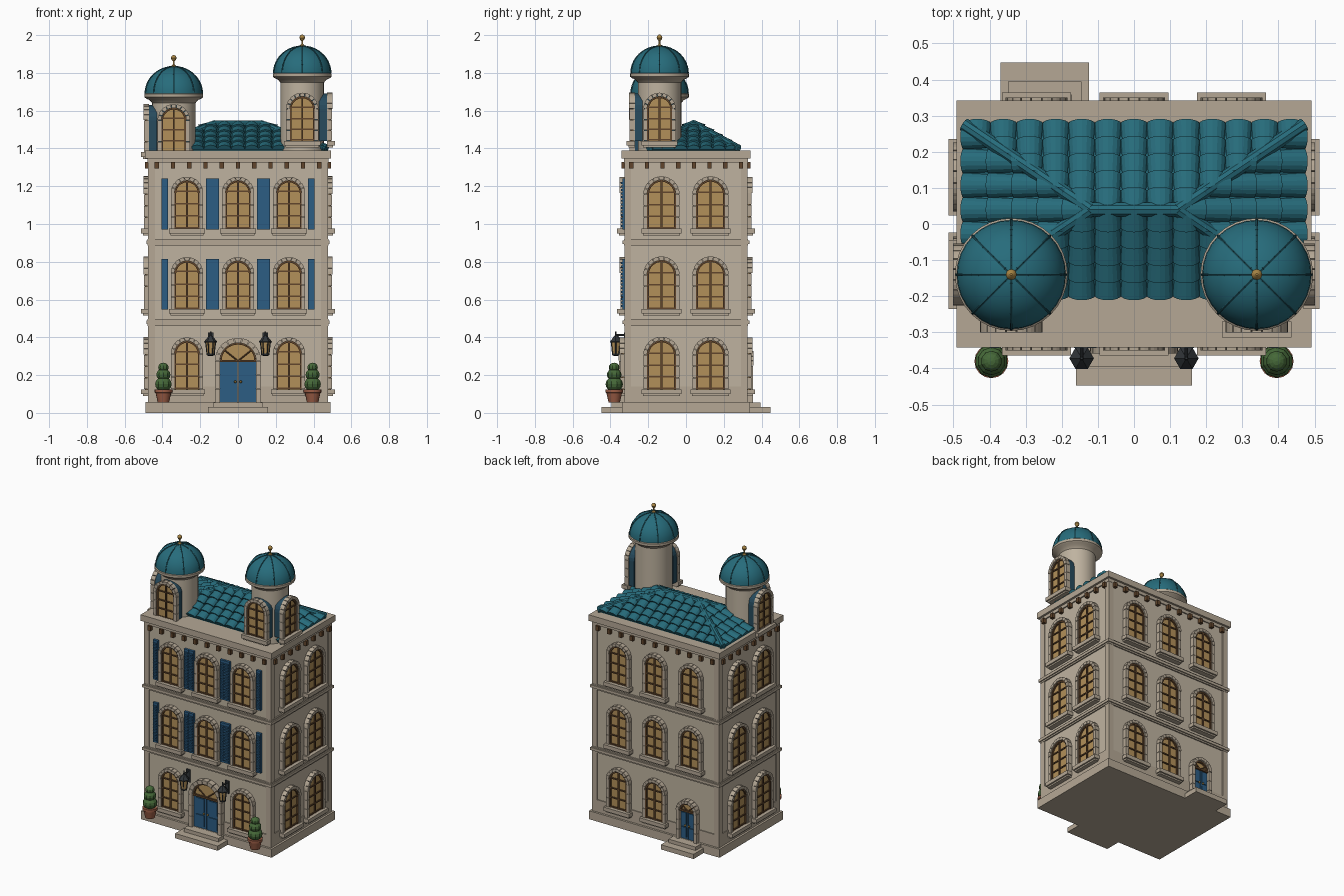
import bpy, bmesh
from math import pi, sin, cos, radians
from mathutils import Matrix, Vector

if "Cube" in bpy.data.objects:
    bpy.data.objects.remove(bpy.data.objects["Cube"])

COL = dict(wall=(.52, .45, .35), trim=(.46, .39, .30), glass=(.45, .28, .10), wood=(.12, .06, .025),
           teal=(.02, .15, .20), rib=(.015, .10, .13), blue=(.025, .11, .23), metal=(.03, .035, .04),
           gold=(.40, .24, .06), green=(.06, .14, .04), clay=(.33, .11, .06), dark=(.02, .07, .11))
parts, I = {}, Matrix()
T = Matrix.Translation


def rz(a):
    return Matrix.Rotation(a, 4, 'Z')


def get(name, col, smooth=False):
    if name not in parts:
        parts[name] = (bmesh.new(), col, smooth)
    return parts[name][0]


def box(p, x0, x1, y0, y1, z0, z1, M=I):
    m = M @ T(((x0 + x1) / 2, (y0 + y1) / 2, (z0 + z1) / 2)) @ Matrix.Diagonal((x1 - x0, y1 - y0, z1 - z0, 1))
    bmesh.ops.create_cube(get(*p), size=1, matrix=m)


def prism(p, pts, y0, y1, M=I):
    bm = get(*p)
    a = [bm.verts.new(M @ Vector((x, y0, z))) for x, z in pts]
    b = [bm.verts.new(M @ Vector((x, y1, z))) for x, z in pts]
    bm.faces.new(a)
    bm.faces.new(b[::-1])
    for i in range(len(pts)):
        j = (i + 1) % len(pts)
        bm.faces.new((a[i], a[j], b[j], b[i]))


def lathe(p, prof, M=I, n=32):
    bm = get(*p)
    rings = [[bm.verts.new(M @ Vector((r * cos(2 * pi * i / n), r * sin(2 * pi * i / n), z))) for i in range(n)]
             for r, z in prof]
    for a, b in zip(rings, rings[1:]):
        for i in range(n):
            bm.faces.new((a[i], a[(i + 1) % n], b[(i + 1) % n], b[i]))
    bm.faces.new(rings[0])
    bm.faces.new(rings[-1])


def rod(p, a, b, r, r2=None, n=10):
    a, b = Vector(a), Vector(b)
    m = T((a + b) / 2) @ (b - a).to_track_quat('Z', 'Y').to_matrix().to_4x4()
    bmesh.ops.create_cone(get(*p), cap_ends=True, segments=n, radius1=r, radius2=r if r2 is None else r2,
                          depth=(b - a).length, matrix=m)


def ball(p, c, r, sz=1, n=12):
    bmesh.ops.create_uvsphere(get(*p), u_segments=n, v_segments=8, radius=r,
                              matrix=T(c) @ Matrix.Diagonal((1, 1, sz, 1)))


def arc(r, zc, a0=0, a1=pi, n=12):
    return [(r * cos(a0 + (a1 - a0) * i / n), zc + r * sin(a0 + (a1 - a0) * i / n)) for i in range(n + 1)]


# Arched stone surround: jamb blocks and voussoirs
def surround(w, z0, zs, t, d, M):
    p = ('stone_surrounds', 'trim')
    h = (zs - z0) / 3
    for s in (-1, 1):
        for i in range(3):
            x = sorted((s * w, s * (w + t)))
            box(p, x[0], x[1], -d, 0, z0 + i * h + .001, z0 + (i + 1) * h - .001, M)
    for i in range(9):
        a, b = pi * i / 9 + .015, pi * (i + 1) / 9 - .015
        prism(p, arc(w, zs, a, b, 2) + arc(w + t, zs, b, a, 2), -d - .003, 0, M)


# Thin arched wooden frame
def arch_frame(w, zs, y0, y1, M, t=.009):
    for i in range(10):
        a, b = pi * i / 10, pi * (i + 1) / 10
        prism(('window_frames', 'wood'), arc(w - t, zs, a, b, 1) + arc(w, zs, b, a, 1), y0, y1, M)


# Window in a local frame facing -y, wall plane at y = 0, z = sill bottom
def window(M, w=.066, h=.30, back=.01, backing='trim'):
    F, t = ('window_frames', 'wood'), .02
    z0, zs = .025, h - t - w
    outline = lambda r: [(-r, z0), (r, z0)] + arc(r, zs)
    prism(('window_backing_' + backing, backing), outline(w + t - .004), -.008, back, M)
    prism(('window_glass', 'glass'), outline(w), -.014, .0, M)
    surround(w, z0, zs, t, .028, M)
    arch_frame(w, zs, -.023, -.01, M)
    for s in (-1, 1):
        box(F, s * (w - .0045) - .0045, s * (w - .0045) + .0045, -.023, -.01, z0, zs, M)
    box(F, -.005, .005, -.022, -.01, z0, zs + w, M)
    for z in (z0 + .005, z0 + (zs - z0) * .36, z0 + (zs - z0) * .7, zs + .01):
        box(F, -w, w, -.021, -.01, z - .004, z + .004, M)
    box(('window_sills', 'trim'), -w - .03, w + .03, -.044, 0, 0, z0, M)
    box(('window_sills', 'trim'), -w - .022, w + .022, -.034, 0, -.01, 0, M)


# Double door with fanlight
def door(M, w, z0, zs, t):
    D, F = ('doors', 'blue'), ('window_frames', 'wood')
    prism(('door_fanlights', 'glass'), arc(w, zs), -.014, 0, M)
    surround(w, z0, zs, t, .035, M)
    arch_frame(w, zs, -.026, -.01, M)
    for s in (-1, 1):
        x0, x1 = sorted((s * .002, s * w))
        box(D, x0, x1, -.014, 0, z0, zs, M)
        m, q = (x0 + x1) / 2, w * .33
        for a, b in ((.08, .42), (.52, .93)):
            box(D, m - q, m + q, -.02, 0, z0 + a * (zs - z0), z0 + b * (zs - z0), M)
        ball(('door_knobs', 'gold'), M @ Vector((s * .014, -.026, z0 + .5 * (zs - z0))), .007)
        rod(F, M @ Vector((0, -.018, zs)), M @ Vector((s * w * .75, -.018, zs + w * .6)), .004)
    box(F, -w, w, -.026, 0, zs - .006, zs + .006, M)


# Body, plinth, string courses, cornice
W, D = .47, .32
def slab(name, o, z0, z1, col='trim'):
    box((name, col), -W - o, W + o, -D - o, D + o, z0, z1)
slab('walls', 0, .03, 1.37, 'wall')
slab('plinth', .02, 0, .057)
slab('stone_base_band', .006, .057, .14)
for z in (.47, .895):
    slab('string_courses', .015, z, z + .018)
    slab('string_courses', .008, z - .01, z + .026)
slab('cornice_frieze', .008, 1.325, 1.35)
slab('cornice', .022, 1.347, 1.388)
for sx in (-1, 1):
    for sy in (-1, 1):
        box(('corner_pilasters', 'trim'), sx * .458 - .018, sx * .458 + .018, sy * .308 - .018, sy * .308 + .018, .05, 1.34)

# Brackets under the cornice
for s in (0, 1):
    for i in range(11):
        box(('cornice_brackets', 'wood'), -.011, .011, -.022, 0, 1.295, 1.327, rz(s * pi) @ T((-.43 + .086 * i, -D, 0)))
    for i in range(8):
        box(('cornice_brackets', 'wood'), -.011, .011, -.022, 0, 1.295, 1.327,
            rz(pi / 2 + s * pi) @ T((-.29 + .083 * i, -W, 0)))

# Windows and front shutters
for f, z in enumerate((.10, .525, .95)):
    for x in (-.27, 0, .27):
        if f or x:
            window(T((x, -D, z)))
        if f or x > -.1:
            window(T((x, D, z)) @ rz(pi))
        for s in (-1, 1) if f else ():
            c = x + s * .117
            S = ('shutters', 'blue')
            box(S, c - .0175, c + .0175, -D - .016, -D, z + .022, z + .29)
            for k in range(13):
                box(S, c - .013, c + .013, -D - .023, -D, z + .035 + k * .019, z + .045 + k * .019)
    for y in (-.13, .13):
        for s in (-1, 1):
            window(T((s * W, y, z)) @ rz(s * pi / 2), w=.076, h=.303)

# Doors and steps
door(T((0, -D, 0)), .096, .055, .275, .026)
door(T((-.25, D, 0)) @ rz(pi), .055, .055, .25, .022)
for c, s, a, b in ((0, -1, .16, .13), (-.247, 1, .123, .102)):
    for hw, y, z0, z1 in ((a, .447, 0, .032), (b, .395, .03, .056)):
        y0, y1 = sorted((s * .31, s * y))
        box(('door_steps', 'trim'), c - hw, c + hw, y0, y1, z0, z1)

for s in (-1, 1):
    # Wall lanterns
    L, x, y = ('lanterns', 'metal'), s * .145, -.372
    lathe(('lantern_glass', 'glass'), [(.018, .312), (.025, .375)], T((x, y, 0)), 6)
    lathe(L, [(.012, .302), (.022, .306), (.022, .314)], T((x, y, 0)), 6)
    lathe(L, [(.034, .372), (.034, .378), (.014, .402), (.006, .41), (.004, .432)], T((x, y, 0)), 6)
    for k in range(6):
        c, n = cos(k * pi / 3), sin(k * pi / 3)
        rod(L, (x + .019 * c, y + .019 * n, .31), (x + .027 * c, y + .027 * n, .375), .003, n=5)
    rod(L, (x, y, .412), (x, -D, .412), .005)
    rod(L, (x, y + .008, .408), (x, -D, .36), .004)
    box(L, x - .014, x + .014, -D - .008, -D, .34, .425)
    # Potted topiary
    M = T((s * .395, -.38, 0))
    lathe(('plant_pots', 'clay', True), [(.03, .055), (.041, .105), (.047, .108), (.047, .125), (.036, .125)], M, 16)
    for z, r in ((.152, .046), (.202, .039), (.241, .029)):
        ball(('topiary', 'green'), M @ Vector((0, 0, z)), r, .85, 10)

# Towers with domes
for x, z, wz in ((-.34, 1.66, 1.355), (.34, 1.768, 1.415)):
    M = T((x, -.14, 0))
    lathe(('tower_drums', 'wall', True), [(.115, 1.37), (.115, z + .01)], M)
    lathe(('tower_cornices', 'trim', True), [(.115, z - .02), (.128, z - .004), (.146, z + .004), (.156, z + .012),
                                          (.156, z + .028), (.148, z + .034)], M)
    zd = z + .03
    dome = [(.151 * cos(a), zd + .143 * sin(a)) for a in [pi / 2 * i / 10 for i in range(10)]] + [(.004, zd + .143)]
    lathe(('domes', 'teal', True), dome, M)
    for k in range(8):
        pts = [M @ rz(k * pi / 4) @ Vector((r, 0, q)) for r, q in dome]
        for a, b in zip(pts, pts[1:]):
            rod(('dome_ribs', 'rib'), a, b, .004, n=6)
    lathe(('finials', 'gold', True), [(.014, zd + .138), (.012, zd + .148), (.005, zd + .154), (.005, zd + .172),
          (.011, zd + .178), (.015, zd + .188), (.012, zd + .198), (.003, zd + .205)], M, 12)
    for a in (0, pi / 2 if x > 0 else -pi / 2):
        window(M @ rz(a) @ T((0, -.13, wz)), h=.28, back=.04, backing='dark')

# Hipped roof with barrel tiles, each slope trimmed at the hips
EX, RX, Y0, Y1, YR, ZE, ZR = .47, .12, -.195, .275, .04, 1.39, 1.527
bm = get('roof_base', 'teal')
v = [bm.verts.new(c) for c in ((-EX, Y0, ZE), (EX, Y0, ZE), (EX, Y1, ZE), (-EX, Y1, ZE), (-RX, YR, ZR), (RX, YR, ZR))]
for f in ((0, 1, 5, 4), (1, 2, 5), (2, 3, 4, 5), (3, 0, 4), (0, 3, 2, 1)):
    bm.faces.new([v[i] for i in f])


def slope(name, e0, e1, up, cols, ref, hips, rows=5):
    bm = get(name, 'teal')
    e0, e1, up = Vector(e0), Vector(e1), Vector(up)
    u = (e1 - e0).normalized()
    nrm = u.cross(up).normalized()
    nrm *= 1 if nrm.z > 0 else -1
    r = (e1 - e0).length / cols / 2
    for c in range(cols):
        base = e0 + (e1 - e0) * (c + .5) / cols
        for k in range(rows):
            ends = []
            for t, q, lift in ((k, r * 1.03, .004), (k + 1.1, r * .9, -.003)):
                o = base + up * min(t / rows, 1) + nrm * lift
                ends.append([bm.verts.new(o + u * q * cos(a) + nrm * q * .75 * sin(a))
                             for a in [pi * i / 8 for i in range(9)]])
            a, b = ends
            for i in range(8):
                bm.faces.new((a[i], a[i + 1], b[i + 1], b[i]))
            bm.faces.new(a)
    for sx, ey in hips:
        A = Vector((sx * EX, ey, 0))
        d = Vector((sx * RX, YR, 0)) - A
        n = Vector((d.y, -d.x, 0))
        if n.dot(Vector(ref) - A) > 0:
            n = -n
        bmesh.ops.bisect_plane(bm, geom=bm.verts[:] + bm.edges[:] + bm.faces[:], plane_co=A, plane_no=n, clear_outer=True)


H = ZR - ZE
for nm, y in (('front', Y0), ('back', Y1)):
    slope('roof_tiles_' + nm, (-EX, y, ZE), (EX, y, ZE), (0, YR - y, H), 13, (0, y, 0), ((-1, y), (1, y)))
for nm, s in (('left', -1), ('right', 1)):
    slope('roof_tiles_' + nm, (s * EX, Y0, ZE), (s * EX, Y1, ZE), (s * (RX - EX), 0, H), 7, (s * EX, YR, 0), ((s, Y0), (s, Y1)))
    for y in (Y0, Y1):
        rod(('roof_ridges', 'teal', True), (s * EX, y, ZE + .012), (s * RX, YR, ZR + .004), .02)
rod(('roof_ridges', 'teal', True), (-RX - .01, YR, ZR + .002), (RX + .01, YR, ZR + .002), .02)

# Turn every part into an object
for name, (bm, col, smooth) in parts.items():
    bmesh.ops.recalc_face_normals(bm, faces=bm.faces)
    me = bpy.data.meshes.new(name)
    bm.to_mesh(me)
    bm.free()
    ob = bpy.data.objects.new(name, me)
    bpy.context.collection.objects.link(ob)
    mat = bpy.data.materials.get(col) or bpy.data.materials.new(col)
    mat.diffuse_color = (*COL[col], 1)
    mat.use_nodes = True
    mat.node_tree.nodes["Principled BSDF"].inputs["Base Color"].default_value = mat.diffuse_color
    me.materials.append(mat)
    if smooth:
        bpy.ops.object.select_all(action='DESELECT')
        ob.select_set(True)
        bpy.context.view_layer.objects.active = ob
        bpy.ops.object.shade_smooth_by_angle(angle=radians(35))
